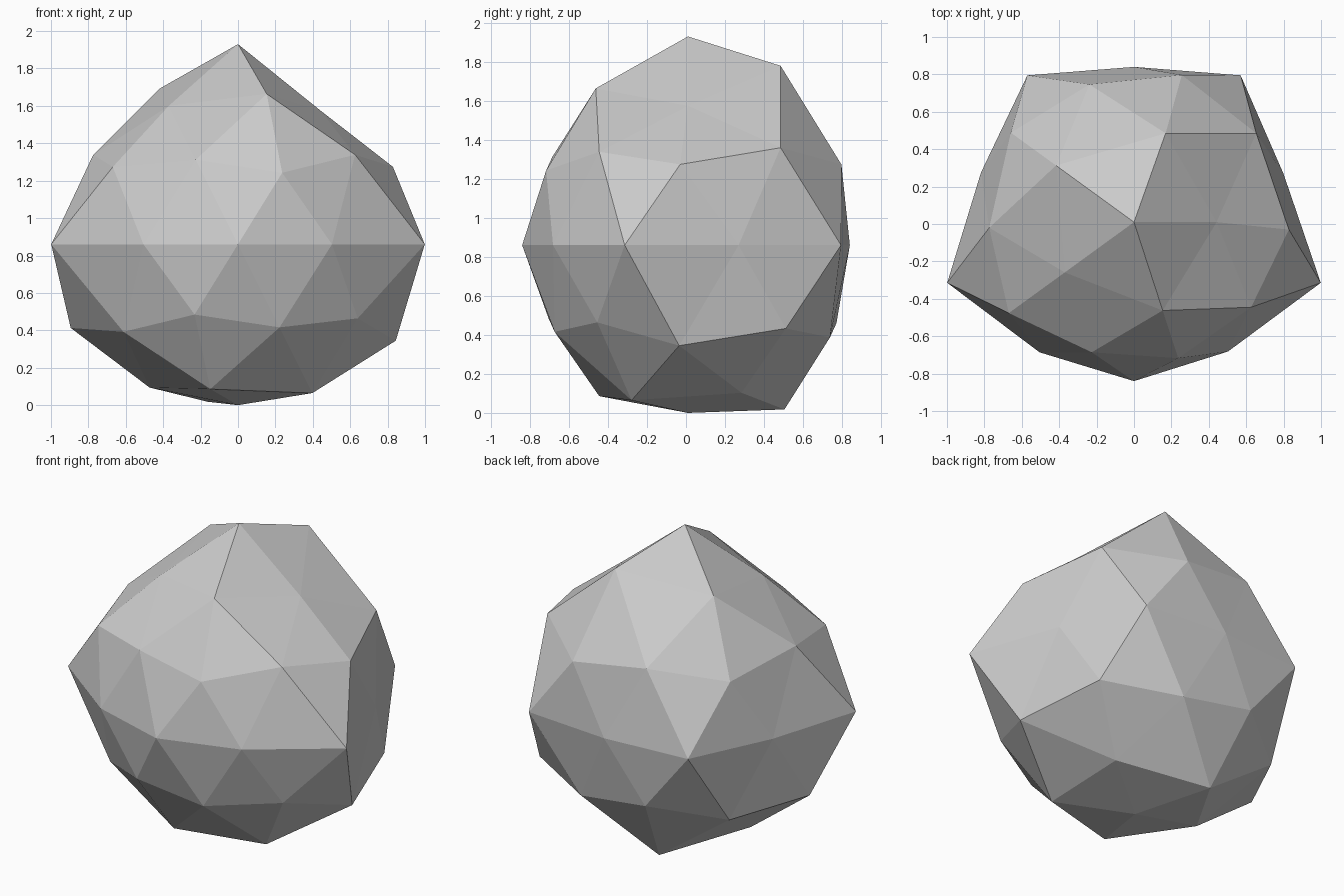
import bpy, bmesh, math
from mathutils import Vector

if "Cube" in bpy.data.objects:
    bpy.data.objects.remove(bpy.data.objects["Cube"])

# Radii of the vertices in each horizontal ring of an icosphere, top to bottom,
# counter-clockwise from +x
RINGS = [
    [1.07],
    [0.84, 1.04, 0.98, 0.87, 0.945],
    [0.95, 0.91, 0.91, 0.86, 0.91],
    [0.926, 0.925, 0.91, 0.925, 0.855],
    [0.84, 0.97, 0.83, 0.97, 0.86, 1.05, 0.86, 0.85, 0.855, 1.05],
    [0.955, 0.895, 1.0, 0.84, 0.885],
    [0.98, 0.90, 0.94, 0.89, 0.845],
    [0.89, 0.99, 0.90, 0.91, 0.935],
    [0.86],
]
# Small sideways shifts (ring, index)
NUDGES = {
    (1, 1): (0, -0.045, 0.035),
    (2, 2): (0, -0.03, 0),
    (3, 0): (0, -0.04, 0),
    (6, 0): (0.01, -0.045, 0),
}
CENTRE = Vector((0, 0.01, 0.86))


def turn(v):
    return (math.degrees(math.atan2(v.co.y, v.co.x)) + 5) % 360


# Faceted rock
bm = bmesh.new()
bmesh.ops.create_icosphere(bm, subdivisions=2, radius=1)
groups = {}
for v in bm.verts:
    groups.setdefault(round(v.co.z, 2) + 0.0, []).append(v)
for r, z in enumerate(sorted(groups, reverse=True)):
    for i, v in enumerate(sorted(groups[z], key=turn)):
        v.co = v.co.normalized() * RINGS[r][i] + Vector(NUDGES.get((r, i), (0, 0, 0))) + CENTRE

mesh = bpy.data.meshes.new("rock")
bm.to_mesh(mesh)
bm.free()
rock = bpy.data.objects.new("rock", mesh)
bpy.context.collection.objects.link(rock)
